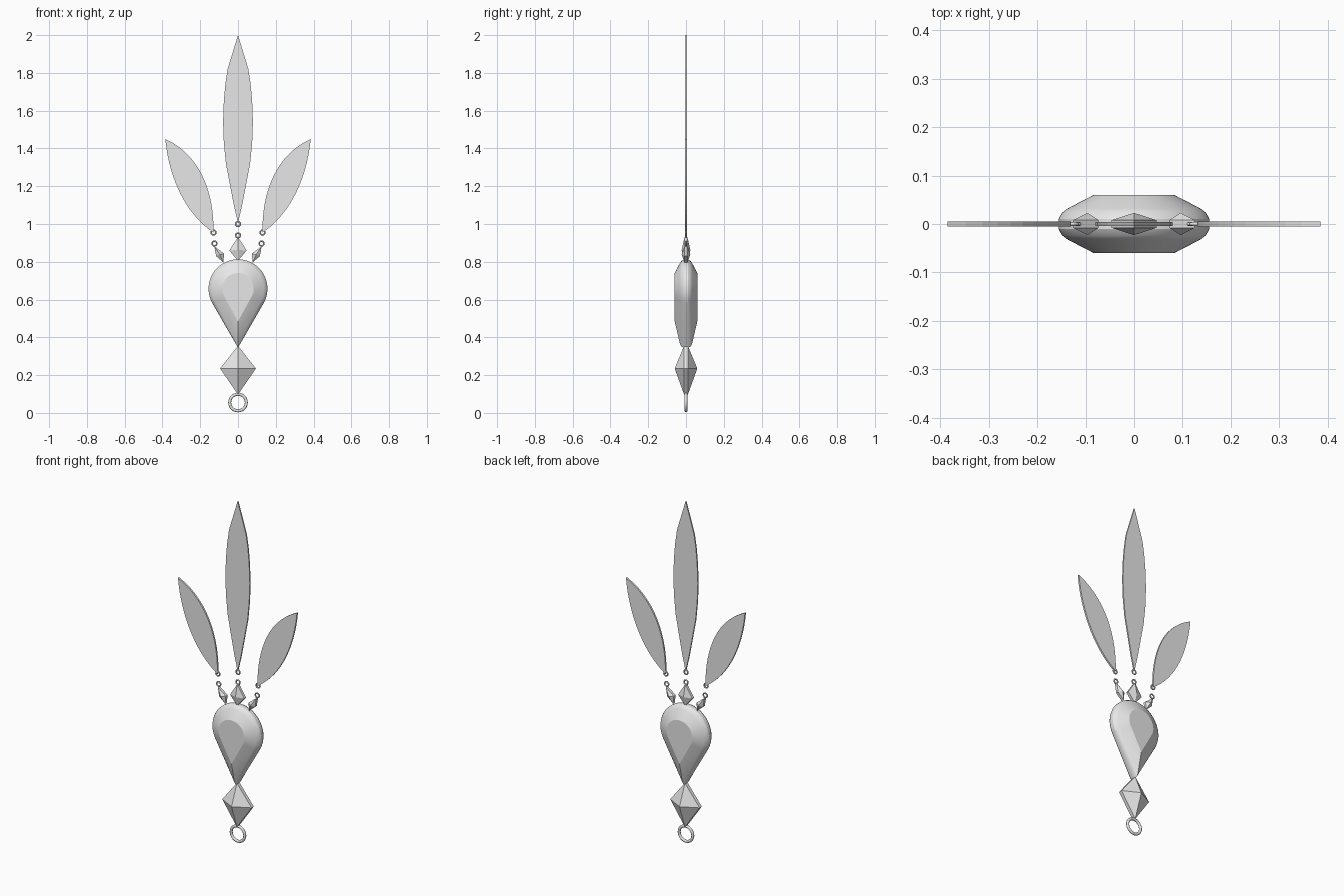
import bpy, bmesh, math
from mathutils import Vector
from mathutils.geometry import interpolate_bezier

cube = bpy.data.objects.get("Cube")
if cube:
    bpy.data.objects.remove(cube)

# One plain grey for every part
grey = bpy.data.materials.new("plain_grey")
grey.use_nodes = True
grey.diffuse_color = (0.8, 0.8, 0.8, 1)
grey.node_tree.nodes["Principled BSDF"].inputs["Base Color"].default_value = (0.8, 0.8, 0.8, 1)


def finish(name, bm, smooth_angle=None):
    bmesh.ops.recalc_face_normals(bm, faces=bm.faces)
    mesh = bpy.data.meshes.new(name)
    bm.to_mesh(mesh)
    bm.free()
    mesh.materials.append(grey)
    obj = bpy.data.objects.new(name, mesh)
    bpy.context.collection.objects.link(obj)
    if smooth_angle:
        bpy.ops.object.select_all(action='DESELECT')
        obj.select_set(True)
        bpy.context.view_layer.objects.active = obj
        bpy.ops.object.shade_smooth_by_angle(angle=math.radians(smooth_angle))
    return obj


def loft(bm, loops):
    """Join equal-length closed loops of vertices with quads."""
    for a, b in zip(loops, loops[1:]):
        n = len(a)
        for i in range(n):
            j = (i + 1) % n
            bm.faces.new((a[i], a[j], b[j], b[i]))


def add_loop(bm, points, y):
    return [bm.verts.new((x, y, z)) for x, z in points]


def plate(name, outline, half):
    """Flat leaf cut from an outline in the xz plane."""
    bm = bmesh.new()
    front, back = add_loop(bm, outline, -half), add_loop(bm, outline, half)
    loft(bm, [front, back])
    bm.faces.new(front)
    bm.faces.new(back)
    return finish(name, bm)


def lozenge(name, outline, apex, depth, half):
    """Thin girdle with a pyramid on the front and on the back."""
    bm = bmesh.new()
    front, back = add_loop(bm, outline, -half), add_loop(bm, outline, half)
    loft(bm, [front, back])
    for loop, y in ((front, -depth), (back, depth)):
        tip = bm.verts.new((apex[0], y, apex[1]))
        for i in range(len(loop)):
            bm.faces.new((loop[i], loop[(i + 1) % len(loop)], tip))
    return finish(name, bm)


def ring(name, x, z, major, minor, sides=32, tube=10):
    bm = bmesh.new()
    loops = []
    for i in range(sides):
        a = math.tau * i / sides
        loop = []
        for j in range(tube):
            b = math.tau * j / tube
            r = major + minor * math.cos(b)
            loop.append(bm.verts.new((x + r * math.cos(a), minor * math.sin(b), z + r * math.sin(a))))
        loops.append(loop)
    loft(bm, loops + loops[:1])
    return finish(name, bm, 50)


def drop(radius, tip, centre=0.657, steps=48):
    """Round top with straight sides running tangent to a low point."""
    start = -math.asin(radius / (centre - tip))
    span = math.pi - 2 * start
    arc = [(radius * math.cos(start + span * i / steps),
            centre + radius * math.sin(start + span * i / steps)) for i in range(steps + 1)]
    return arc + [(0, tip)]


# Large drop-shaped gem: rounded girdle, sloped crown, flat table both sides
bm = bmesh.new()
profile = [(0.083, 0.485, 0.06), (0.137, 0.365, 0.032), (0.149, 0.35, 0.023), (0.156, 0.345, 0.01)]
levels = [(r, t, -y) for r, t, y in profile] + [(r, t, y) for r, t, y in reversed(profile)]
loops = [add_loop(bm, drop(r, t), y) for r, t, y in levels]
loft(bm, loops)
bm.faces.new(loops[0])
bm.faces.new(loops[-1])
finish("drop_gem", bm, 25)

# Pointed gem and hanging ring below
lozenge("lower_gem", [(0, 0.355), (0.095, 0.235), (0, 0.097), (-0.095, 0.235)], (0, 0.235), 0.06, 0.01)
ring("lower_ring", 0, 0.055, 0.044, 0.008)

# Centre strand: small gem, two links, long leaf
lozenge("centre_small_gem", [(0, 0.93), (0.046, 0.86), (0, 0.805), (-0.046, 0.86)], (0, 0.862), 0.023, 0.008)
for label, z in (("lower", 0.94), ("upper", 1.0)):
    ring("centre_link_" + label, 0, z, 0.0125, 0.004, 20, 8)
half_leaf = [(0.022, 1.1), (0.043, 1.21), (0.064, 1.32), (0.075, 1.43), (0.079, 1.54),
             (0.075, 1.65), (0.067, 1.74), (0.055, 1.82)]
plate("centre_leaf", [(0, 1.005)] + half_leaf + [(0, 2.0)] + [(-x, z) for x, z in reversed(half_leaf)], 0.004)

# Side strands, mirrored
tip, base = Vector((0.385, 1.45)), Vector((0.13, 0.955))
inner = interpolate_bezier(tip, Vector((0.185, 1.36)), Vector((0.125, 1.14)), base, 16)
outer = interpolate_bezier(base, Vector((0.275, 1.05)), Vector((0.365, 1.24)), tip, 16)
leaf = [(p[0], p[1]) for p in inner[:-1] + outer[:-1]]
gem = [(0.125, 0.882), (0.116, 0.83), (0.078, 0.797), (0.073, 0.843)]
for side, s in (("left", 1), ("right", -1)):
    plate(side + "_leaf", [(s * x, z) for x, z in leaf], 0.005)
    lozenge(side + "_small_gem", [(s * x, z) for x, z in gem], (s * 0.096, 0.838), 0.023, 0.008)
    ring(side + "_link_lower", s * 0.125, 0.897, 0.0125, 0.004, 20, 8)
    ring(side + "_link_upper", s * 0.13, 0.955, 0.0125, 0.004, 20, 8)
